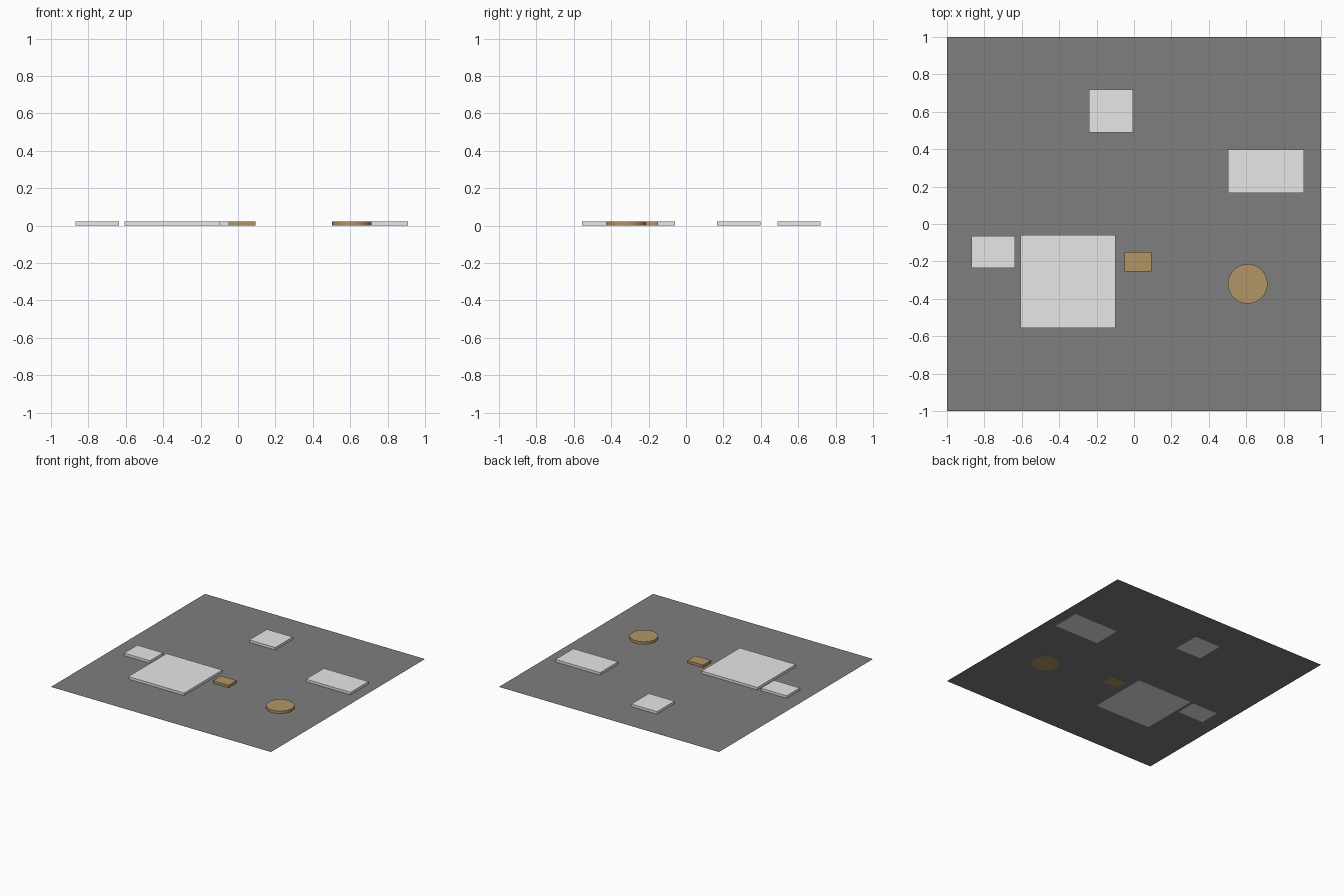
import bpy

if "Cube" in bpy.data.objects:
    bpy.data.objects.remove(bpy.data.objects["Cube"])

def material(name, rgb):
    m = bpy.data.materials.new(name)
    m.diffuse_color = (*rgb, 1)
    m.use_nodes = True
    m.node_tree.nodes["Principled BSDF"].inputs["Base Color"].default_value = m.diffuse_color
    return m

GREY = material("asphalt_grey", (0.21, 0.21, 0.21))
PALE = material("pale_grey", (0.8, 0.8, 0.8))
TAN = material("tan_brown", (0.45, 0.30, 0.135))
H = 0.021  # slab thickness

def finish(name, mat):
    ob = bpy.context.object
    ob.name = name
    ob.data.materials.append(mat)
    return ob

def slab(name, x0, x1, y0, y1, mat):
    bpy.ops.mesh.primitive_cube_add(size=1, location=((x0 + x1) / 2, (y0 + y1) / 2, H / 2))
    ob = finish(name, mat)
    ob.scale = (x1 - x0, y1 - y0, H)

# thin ground sheet, a hair above the slab undersides so they show from below
bpy.ops.mesh.primitive_plane_add(size=2, location=(0, 0, 0.0006))
finish("ground_sheet", GREY)

# rectangular slabs
slab("back_slab", -0.24, -0.005, 0.49, 0.718, PALE)
slab("right_slab", 0.502, 0.908, 0.165, 0.398, PALE)
slab("left_slab", -0.87, -0.635, -0.235, -0.064, PALE)
slab("large_slab", -0.608, -0.10, -0.556, -0.06, PALE)
slab("small_tan_slab", -0.05, 0.093, -0.254, -0.15, TAN)

# round slab
bpy.ops.mesh.primitive_cylinder_add(vertices=32, radius=0.106, depth=H, location=(0.608, -0.32, H / 2))
finish("round_tan_slab", TAN)
